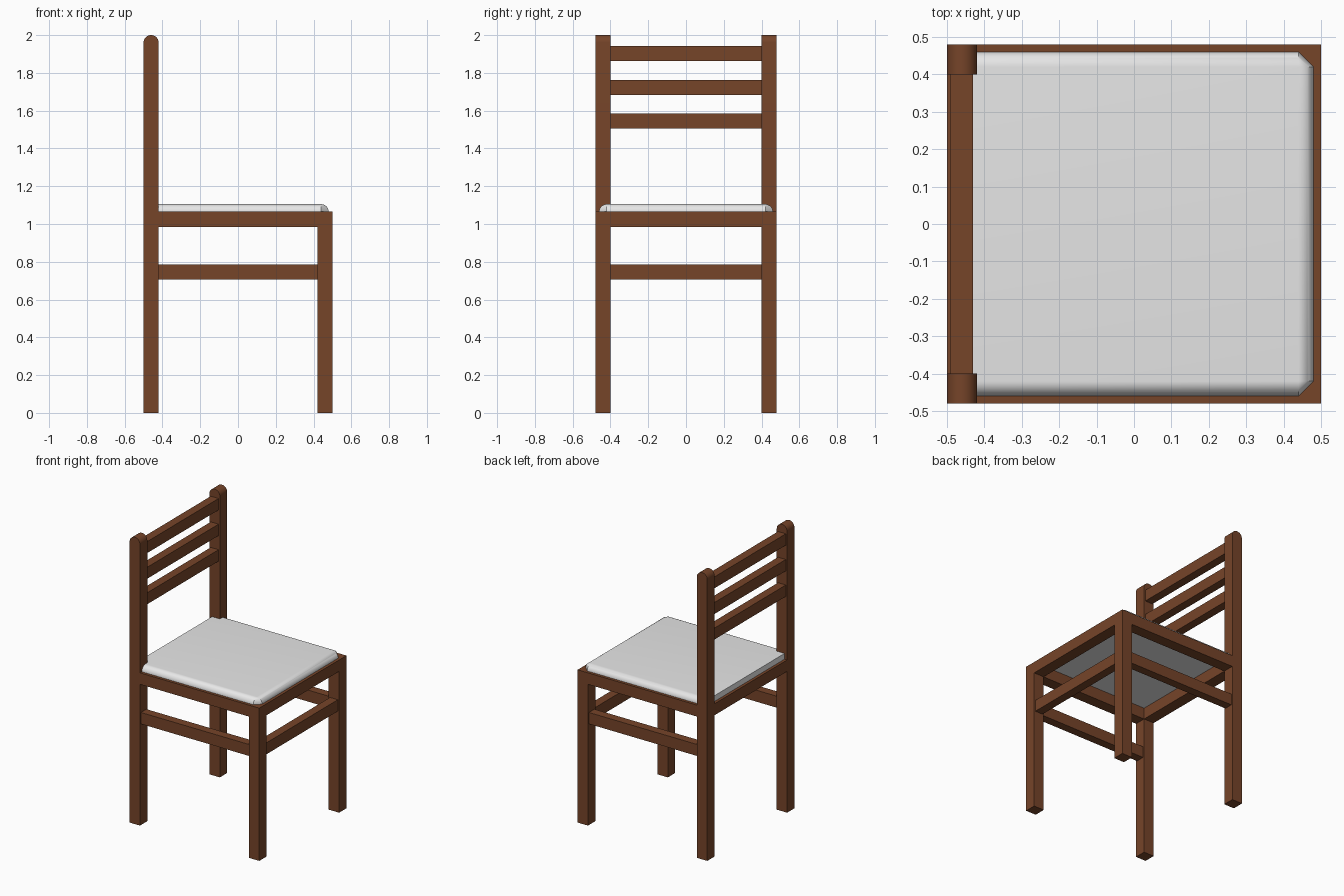
import bpy, bmesh, math

if "Cube" in bpy.data.objects:
    bpy.data.objects.remove(bpy.data.objects["Cube"])


def material(name, rgb):
    m = bpy.data.materials.new(name)
    m.diffuse_color = (*rgb, 1)
    m.use_nodes = True
    m.node_tree.nodes["Principled BSDF"].inputs["Base Color"].default_value = m.diffuse_color
    return m


wood = material("brown wood", (0.18, 0.058, 0.022))
fabric = material("light grey fabric", (0.8, 0.8, 0.8))


def finish(name, bm, mat):
    bmesh.ops.recalc_face_normals(bm, faces=bm.faces)
    me = bpy.data.meshes.new(name)
    bm.to_mesh(me)
    bm.free()
    me.materials.append(mat)
    ob = bpy.data.objects.new(name, me)
    bpy.context.collection.objects.link(ob)
    return ob


def smooth(ob):
    bpy.ops.object.select_all(action='DESELECT')
    ob.select_set(True)
    bpy.context.view_layer.objects.active = ob
    bpy.ops.object.shade_smooth_by_angle(angle=math.radians(30))


def box(name, x, y, z):
    bm = bmesh.new()
    bmesh.ops.create_cube(bm, size=1)
    for v in bm.verts:
        for i, (a, b) in enumerate((x, y, z)):
            v.co[i] = (a + b) / 2 + v.co[i] * (b - a)
    return finish(name, bm, wood)


RAIL = (0.985, 1.065)
BAR = (0.705, 0.785)

for s, side in ((-1, "right"), (1, "left")):
    y0, y1 = sorted((s * 0.40, s * 0.48))
    # Back post with round top
    bm = bmesh.new()
    pts = [(-0.5, 0), (-0.42, 0)]
    pts += [(-0.46 + 0.04 * math.cos(math.pi * i / 16),
             1.96 + 0.04 * math.sin(math.pi * i / 16)) for i in range(17)]
    face = bm.faces.new([bm.verts.new((x, y0, z)) for x, z in pts])
    ext = bmesh.ops.extrude_face_region(bm, geom=[face])["geom"]
    for v in ext:
        if isinstance(v, bmesh.types.BMVert):
            v.co.y = y1
    smooth(finish(f"back_post_{side}", bm, wood))
    # Front leg, side rail and side stretcher
    box(f"front_leg_{side}", (0.42, 0.5), (y0, y1), (0, 1.065))
    box(f"side_rail_{side}", (-0.42, 0.42), (y0, y1), RAIL)
    box(f"side_stretcher_{side}", (-0.42, 0.42), (y0 + 0.01, y1 - 0.01), BAR)

# Cross pieces
box("front_rail", (0.42, 0.5), (-0.4, 0.4), RAIL)
box("back_rail", (-0.5, -0.42), (-0.4, 0.4), RAIL)
box("front_stretcher", (0.43, 0.49), (-0.4, 0.4), BAR)
for i, z in enumerate((1.505, 1.683, 1.862)):
    box(f"back_slat_{i + 1}", (-0.49, -0.43), (-0.4, 0.4), (z, z + 0.08))

# Seat cushion: rounded front and sides, clipped front corners, flat back
bm = bmesh.new()
rings = []
N = 10
for k in range(N + 1):
    t = math.pi / 2 * k / N
    d, z = 0.04 * (1 - math.cos(t)), 1.065 + 0.04 * math.sin(t)
    outline = [(-0.48, -0.46 + d), (0.44, -0.46 + d), (0.48 - d, -0.42),
               (0.48 - d, 0.42), (0.44, 0.46 - d), (-0.48, 0.46 - d)]
    rings.append([bm.verts.new((x, y, z)) for x, y in outline])
for a, b in zip(rings, rings[1:]):
    for i in range(6):
        j = (i + 1) % 6
        bm.faces.new((a[i], a[j], b[j], b[i]))
bm.faces.new(rings[0])
bm.faces.new(rings[-1])
bmesh.ops.remove_doubles(bm, verts=bm.verts, dist=1e-5)
smooth(finish("seat_cushion", bm, fabric))
